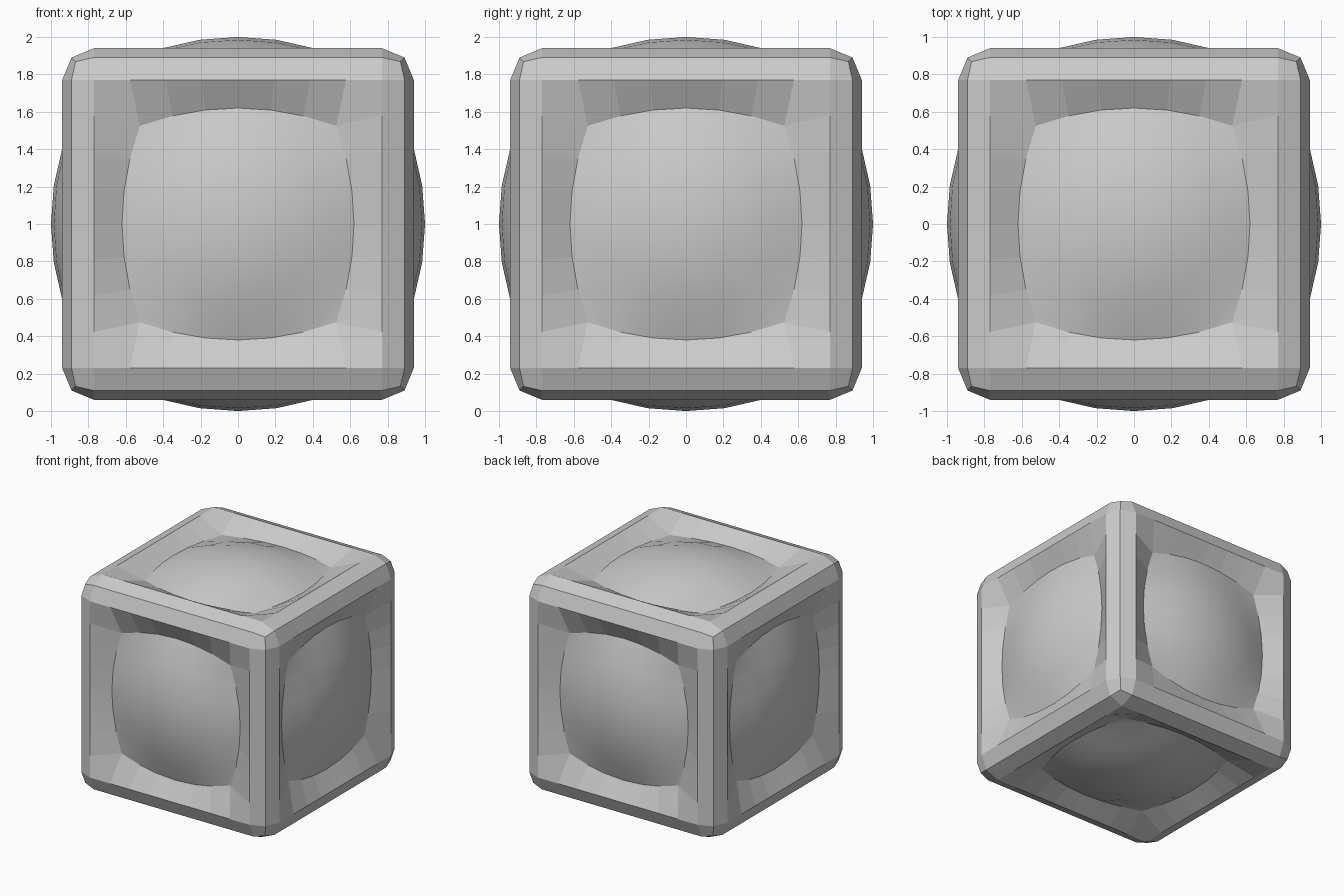
import bpy, bmesh
from math import pi, sqrt
from mathutils import Matrix, Vector

if "Cube" in bpy.data.objects:
    bpy.data.objects.remove(bpy.data.objects["Cube"])

INNER, FACE, R = 0.77, 0.94, 0.17        # flat half-width, face height, edge rounding
EDGE = INNER + R * sqrt(0.5)             # midline of rounded cube edges
CORNER = INNER + R / sqrt(3)             # cube corner point
RIM, DOME_R, RIM_Z = 0.62, 1.40, 0.855   # dome outline, curvature and rim depth


def panel_point(i, j):
    """Point of one cube side (facing +z) on a grid from -5 to 5."""
    ring = max(abs(i), abs(j))
    if ring <= 3:                        # bulging dome
        x = RIM * i / 3 * (1 - 0.153 * (j / 3) ** 2)
        y = RIM * j / 3 * (1 - 0.153 * (i / 3) ** 2)
        z = 1 - (DOME_R - sqrt(DOME_R ** 2 - x * x - y * y))
        return Vector((x, y, RIM_Z if ring == 3 else z))
    if abs(i) == abs(j) == 5:            # rounded corner
        s = CORNER
        return Vector((s if i > 0 else -s, s if j > 0 else -s, s))

    def along(k):
        return (EDGE if k > 0 else -EDGE) if abs(k) == 5 else INNER * k / 4
    return Vector((along(i), along(j), FACE if ring == 4 else EDGE))


# six orientations of the same side
TURNS = [Matrix.Rotation(k * pi / 2, 4, 'X') for k in range(4)]
TURNS += [Matrix.Rotation(a, 4, 'Y') for a in (pi / 2, -pi / 2)]


def build(name, keep, smooth):
    bm = bmesh.new()
    for turn in TURNS:
        grid = {}

        def vert(i, j):
            if (i, j) not in grid:
                grid[i, j] = bm.verts.new(turn @ panel_point(i, j))
            return grid[i, j]
        for i in range(-5, 5):
            for j in range(-5, 5):
                cell_ring = max(abs(i + 0.5), abs(j + 0.5))
                if keep(cell_ring):
                    f = bm.faces.new((vert(i, j), vert(i + 1, j),
                                      vert(i + 1, j + 1), vert(i, j + 1)))
                    f.smooth = smooth
    bmesh.ops.remove_doubles(bm, verts=bm.verts, dist=0.001)
    mesh = bpy.data.meshes.new(name)
    bm.to_mesh(mesh)
    bm.free()
    obj = bpy.data.objects.new(name, mesh)
    obj.location.z = 1
    bpy.context.collection.objects.link(obj)


# faceted cube frame with sloping recesses
build("cube_frame", lambda r: r > 3, False)
# smooth domes set in the recesses
build("side_domes", lambda r: r < 3, True)
